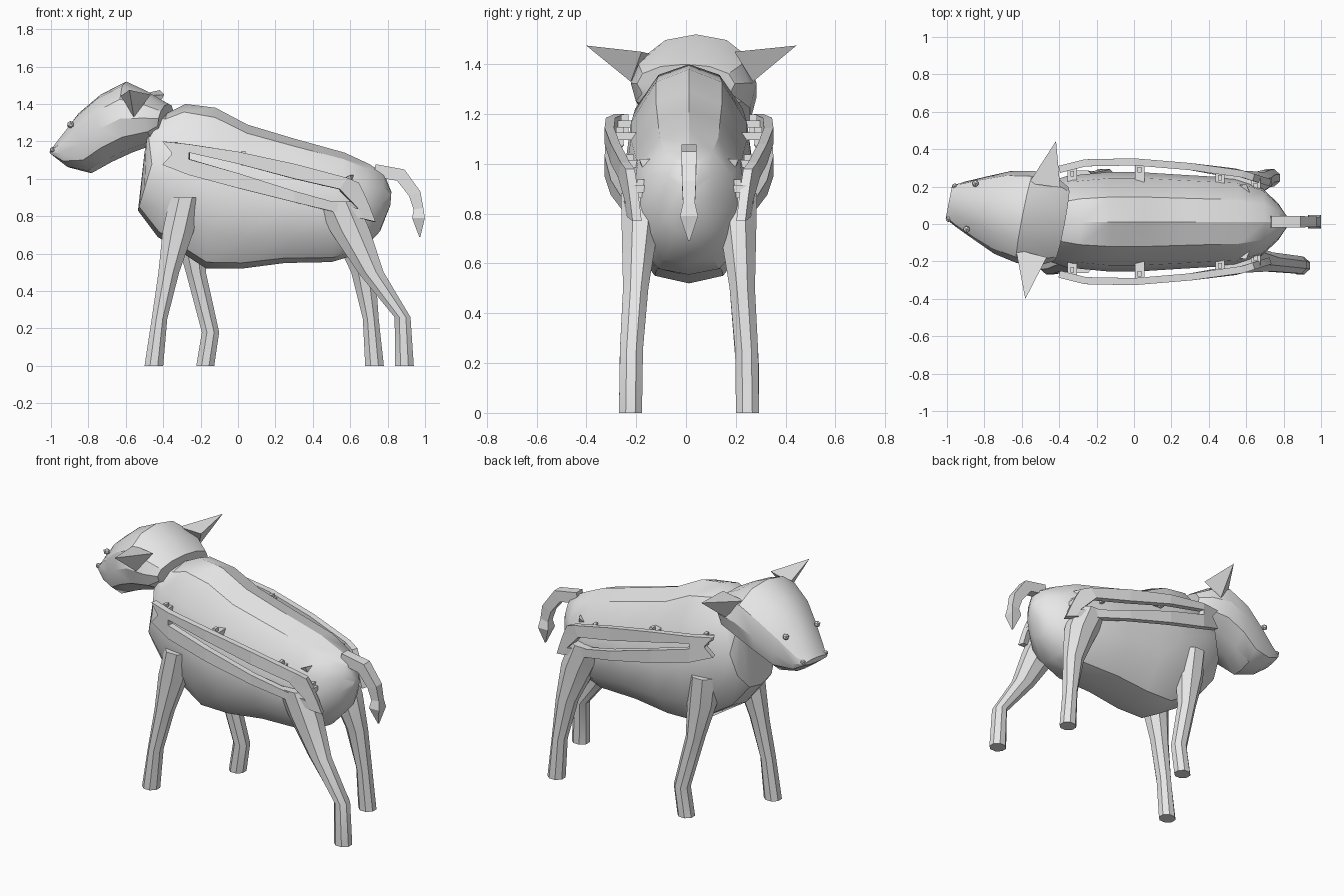
import bpy, bmesh
from math import cos, sin, pi, radians
from mathutils import Vector, Matrix

old = bpy.data.objects.get("Cube")
if old:
    bpy.data.objects.remove(old, do_unlink=True)

grey = bpy.data.materials.new("plain_grey")
grey.use_nodes = True
grey.diffuse_color = (0.8, 0.8, 0.8, 1)
grey.node_tree.nodes["Principled BSDF"].inputs["Base Color"].default_value = (0.8, 0.8, 0.8, 1)

MID = 0.012  # the animal's centre line in y


def finish(name, bm, angle=0):
    """Turn a bmesh into a named, coloured object."""
    bmesh.ops.recalc_face_normals(bm, faces=bm.faces)
    mesh = bpy.data.meshes.new(name)
    bm.to_mesh(mesh)
    bm.free()
    mesh.materials.append(grey)
    ob = bpy.data.objects.new(name, mesh)
    bpy.context.collection.objects.link(ob)
    if angle:
        bpy.ops.object.select_all(action='DESELECT')
        ob.select_set(True)
        bpy.context.view_layer.objects.active = ob
        bpy.ops.object.shade_smooth_by_angle(angle=radians(angle))
    return ob


def loft(name, rings, angle=0, matrix=None):
    """Skin a list of equal-length rings and cap both ends."""
    bm = bmesh.new()
    loops = [[bm.verts.new(p) for p in ring] for ring in rings]
    n = len(loops[0])
    for a, b in zip(loops, loops[1:]):
        for i in range(n):
            j = (i + 1) % n
            bm.faces.new((a[i], a[j], b[j], b[i]))
    bm.faces.new(loops[0])
    bm.faces.new(loops[-1])
    if matrix:
        bm.transform(matrix)
    return finish(name, bm, angle)


# Half outline of a torso slice: share of half width, share of height
HALF = [(0, 1), (.5, .94), (.88, .75), (1, .48), (.9, .22), (.52, .04), (0, 0)]
SLICE = HALF + [(-w, h) for w, h in HALF[-2:0:-1]]


def slices(stations):
    """Slanted rings from (top x, top z, bottom x, bottom z, half width)."""
    return [[Vector((xb + (xt - xb) * h, MID + w * s, zb + (zt - zb) * h))
             for s, h in SLICE] for xt, zt, xb, zb, w in stations]


# Body with neck stump
loft("body", slices([
    (-.46, 1.36, -.50, 1.14, .16),
    (-.38, 1.35, -.535, .83, .21),
    (-.28, 1.40, -.43, .69, .245),
    (-.12, 1.38, -.17, .52, .265),
    (.05, 1.29, .02, .52, .265),
    (.30, 1.215, .25, .55, .25),
    (.57, 1.14, .50, .555, .235),
    (.70, 1.08, .65, .60, .19),
    (.78, 1.03, .76, .72, .10),
    (.82, .93, .815, .86, .03)]), 32)

# Head, turned a little towards +y
pivot = Vector((-.45, MID, 0))
turn = (Matrix.Translation(pivot) @ Matrix.Rotation(radians(-11), 4, 'Z')
        @ Matrix.Translation(-pivot))
loft("head", slices([
    (-.37, 1.40, -.40, 1.25, .20),
    (-.49, 1.47, -.43, 1.19, .24),
    (-.60, 1.52, -.57, 1.14, .25),
    (-.74, 1.45, -.68, 1.09, .225),
    (-.86, 1.35, -.79, 1.03, .175),
    (-.96, 1.22, -.91, 1.06, .125),
    (-1.0, 1.16, -1.0, 1.13, .09)]), 30, turn)

for side, s in (("left", 1), ("right", -1)):
    # Pointed ear: three-cornered base and a tip
    bm = bmesh.new()
    for p in ((-.60, .18, 1.44), (-.43, .19, 1.45), (-.51, .25, 1.33), (-.50, .43, 1.475)):
        bm.verts.new((p[0], MID + s * p[1], p[2]))
    bmesh.ops.convex_hull(bm, input=bm.verts)
    bm.transform(turn)
    finish(side + "_ear", bm)

    # Eye and nostril beads
    for part, spot, r in (("eye", (-.88, .125, 1.29), .02),
                          ("nostril", (-.985, .09, 1.155), .016)):
        bm = bmesh.new()
        bmesh.ops.create_icosphere(bm, subdivisions=1, radius=r)
        bm.transform(turn @ Matrix.Translation((spot[0], MID + s * spot[1], spot[2])))
        finish(side + "_" + part, bm)


def leg(name, s, stations):
    """Eight-sided leg from (x, z, half length), tucked in at the top."""
    rings = []
    for x, z, r in stations:
        y = MID + s * (.235 - .07 * max(0, z - .2))
        ry = .05 + max(0, z - .45) * .1
        rings.append([Vector((x + r * cos(pi / 8 + k * pi / 4),
                              y + ry * sin(pi / 8 + k * pi / 4), z)) for k in range(8)])
    loft(name, rings, 30)


leg("right_front_leg", -1, [(-.45, 0, .054), (-.42, .25, .045), (-.37, .5, .06),
                            (-.32, .72, .09), (-.28, .9, .09)])
leg("left_front_leg", 1, [(-.175, 0, .052), (-.147, .18, .05), (-.225, .5, .058),
                          (-.26, .72, .09), (-.28, .9, .09)])
leg("right_hind_leg", -1, [(.89, 0, .054), (.88, .26, .046), (.71, .5, .075),
                           (.60, .72, .115), (.53, .88, .12)])
leg("left_hind_leg", 1, [(.73, 0, .054), (.71, .25, .046), (.67, .5, .07),
                         (.60, .72, .11), (.53, .88, .12)])

# Tail: square rod that drops and ends in a pointed tuft
tail = []
for x, z, dx, dz, w in ((.73, 1.045, .005, .033, .03), (.87, 1.02, .02, .03, .03),
                        (.945, .92, .03, .012, .028), (.965, .84, .026, .004, .024),
                        (.965, .79, .034, 0, .036), (.972, .69, .003, 0, .003)):
    tail.append([Vector((x + a * dx, MID + b * w, z + a * dz))
                 for a, b in ((1, 1), (1, -1), (-1, -1), (-1, 1))])
loft("tail", tail)

# Outward distance of the side frames along x
BOW = [(-.4, .28), (-.22, .325), (0, .32), (.3, .295), (.55, .265), (.74, .205)]


def bow(x):
    for (x0, y0), (x1, y1) in zip(BOW, BOW[1:]):
        if x <= x1:
            return y0 + (y1 - y0) * (x - x0) / (x1 - x0)
    return BOW[-1][1]


# Frame columns: upper edge, slot top, slot bottom, lower edge as (x, z)
COLUMNS = [
    [(-.40, 1.2), (-.35, 1.14), (-.35, 1.13), (-.40, 1.075)],
    [(-.26, 1.185), (-.26, 1.14), (-.26, 1.105), (-.26, 1.02)],
    [(0, 1.145), (0, 1.08), (0, 1.03), (0, .95)],
    [(.30, 1.08), (.30, 1.0), (.30, .935), (.30, .875)],
    [(.58, 1.005), (.54, .945), (.64, .84), (.67, .785)],
    [(.64, .98), (.67, .92), (.70, .85), (.73, .77)]]

for side, s in (("left", 1), ("right", -1)):
    # Slotted frame with a forked front end
    bm = bmesh.new()
    grid = [[bm.verts.new((x, MID + s * bow(x), z)) for x, z in col] for col in COLUMNS]
    for c in range(5):
        for r in range(3):
            if r != 1 or c in (0, 4):
                bm.faces.new((grid[c][r], grid[c + 1][r], grid[c + 1][r + 1], grid[c][r + 1]))
    frame = finish(side + "_side_frame", bm)
    solid = frame.modifiers.new("thickness", 'SOLIDIFY')
    solid.thickness = .038
    solid.offset = 0

    # Pegs holding the frame: a rod and a small upright plate
    for n, (x, z) in enumerate(((-.33, 1.16), (.03, 1.11), (.46, 1.0), (.65, .90))):
        bm = bmesh.new()
        reach = bow(x) - .16
        for size, y in (((.05, reach, .03), .16 + reach / 2), ((.02, .03, .075), bow(x) - .04)):
            bmesh.ops.create_cube(bm, size=1, matrix=Matrix.Translation((x, MID + s * y, z))
                                  @ Matrix.Diagonal((*size, 1)))
        finish(f"{side}_peg_{n + 1}", bm)

    # Small hip fin
    bm = bmesh.new()
    for p in ((.52, .19, .98), (.63, .13, 1.02), (.60, .20, 1.02), (.62, .16, .92)):
        bm.verts.new((p[0], MID + s * p[1], p[2]))
    bmesh.ops.convex_hull(bm, input=bm.verts)
    finish(side + "_hip_fin", bm)
